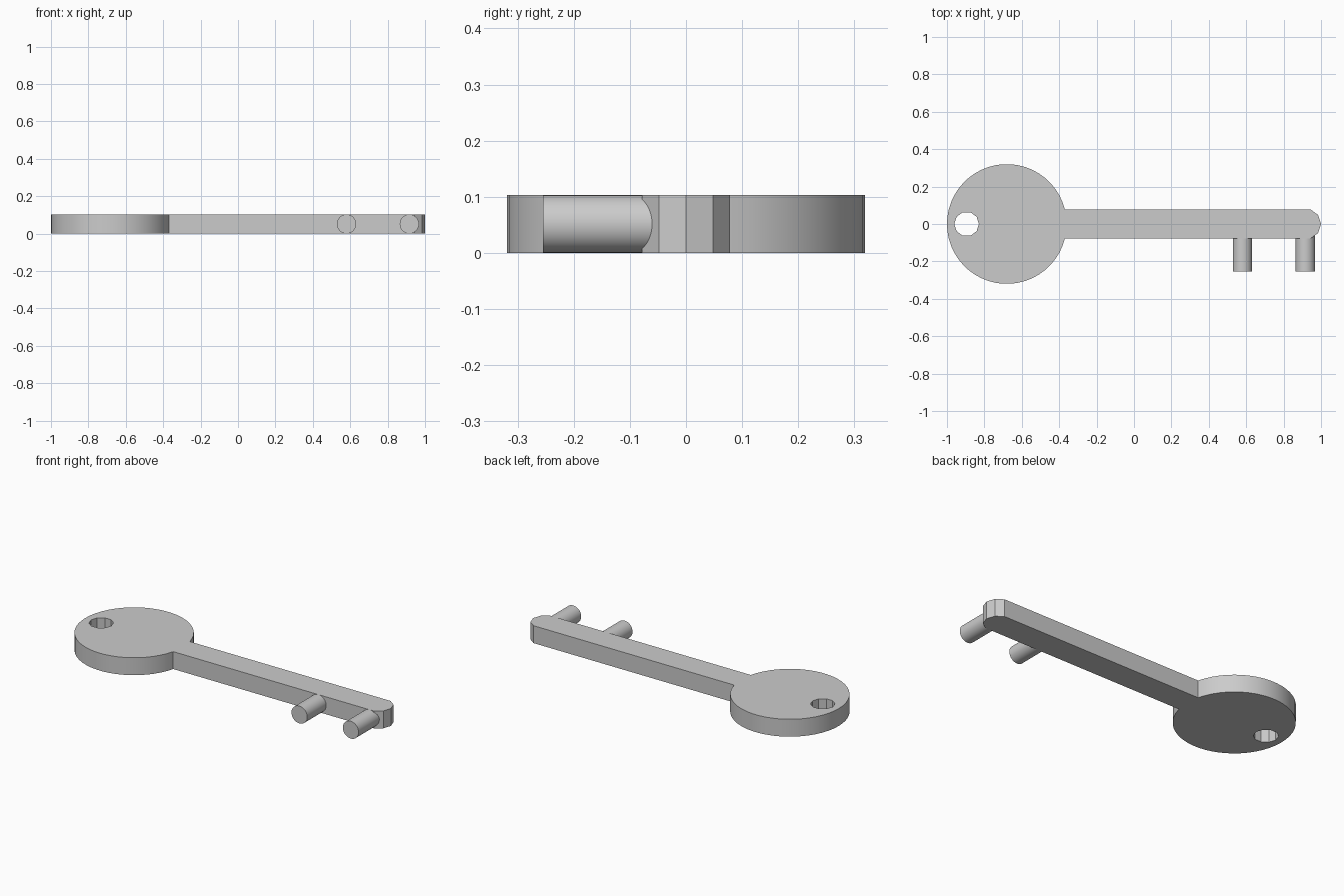
import bpy
import bmesh
from math import asin, cos, sin, pi, radians
from mathutils import Matrix, Vector

cube = bpy.data.objects.get("Cube")
if cube:
    bpy.data.objects.remove(cube, do_unlink=True)

THICK = 0.103
BOW_X, BOW_R = -0.68, 0.32
TIP_X, TIP_R = 0.918, 0.082
HALF_WIDTH = TIP_R * sin(radians(72))

grey = bpy.data.materials.new("plain grey")
grey.use_nodes = True
colour = (0.6, 0.6, 0.6, 1)
grey.diffuse_color = colour
grey.node_tree.nodes["Principled BSDF"].inputs["Base Color"].default_value = colour


def arc(cx, r, start, end, steps):
    angles = [start + (end - start) * i / steps for i in range(steps + 1)]
    return [(cx + r * cos(a), r * sin(a)) for a in angles]


def finish(bm, name):
    bmesh.ops.recalc_face_normals(bm, faces=bm.faces)
    mesh = bpy.data.meshes.new(name)
    bm.to_mesh(mesh)
    bm.free()
    obj = bpy.data.objects.new(name, mesh)
    bpy.context.collection.objects.link(obj)
    mesh.materials.append(grey)
    bpy.ops.object.select_all(action='DESELECT')
    obj.select_set(True)
    bpy.context.view_layer.objects.active = obj
    bpy.ops.object.shade_smooth_by_angle(angle=radians(30))
    return obj


# Key plate: round bow, straight shaft and faceted tip, with a ten-sided hole
neck = asin(HALF_WIDTH / BOW_R)
outline = arc(BOW_X, BOW_R, neck, 2 * pi - neck, 46)
outline += arc(TIP_X, TIP_R, radians(-72), radians(72), 4)
hole = arc(-0.895, 0.066, 0, 2 * pi * 0.9, 9)

bm = bmesh.new()
edges = []
for loop in (outline, hole):
    verts = [bm.verts.new((x, y, 0)) for x, y in loop]
    edges += [bm.edges.new((verts[i - 1], verts[i])) for i in range(len(verts))]
bmesh.ops.triangle_fill(bm, use_beauty=True, edges=edges, normal=Vector((0, 0, 1)))
raised = bmesh.ops.extrude_face_region(bm, geom=bm.faces[:], use_keep_orig=True)
top = [g for g in raised["geom"] if isinstance(g, bmesh.types.BMVert)]
bmesh.ops.translate(bm, verts=top, vec=(0, 0, THICK))
finish(bm, "key_plate")

# Round teeth pointing to the front
PIN_FRONT, PIN_BACK = -0.255, -0.03
for name, x in (("inner_tooth", 0.58), ("outer_tooth", 0.916)):
    bm = bmesh.new()
    place = Matrix.Translation((x, (PIN_FRONT + PIN_BACK) / 2, THICK / 2))
    bmesh.ops.create_cone(bm, cap_ends=True, segments=40, radius1=THICK / 2,
                          radius2=THICK / 2, depth=PIN_BACK - PIN_FRONT,
                          matrix=place @ Matrix.Rotation(pi / 2, 4, 'X'))
    finish(bm, name)
